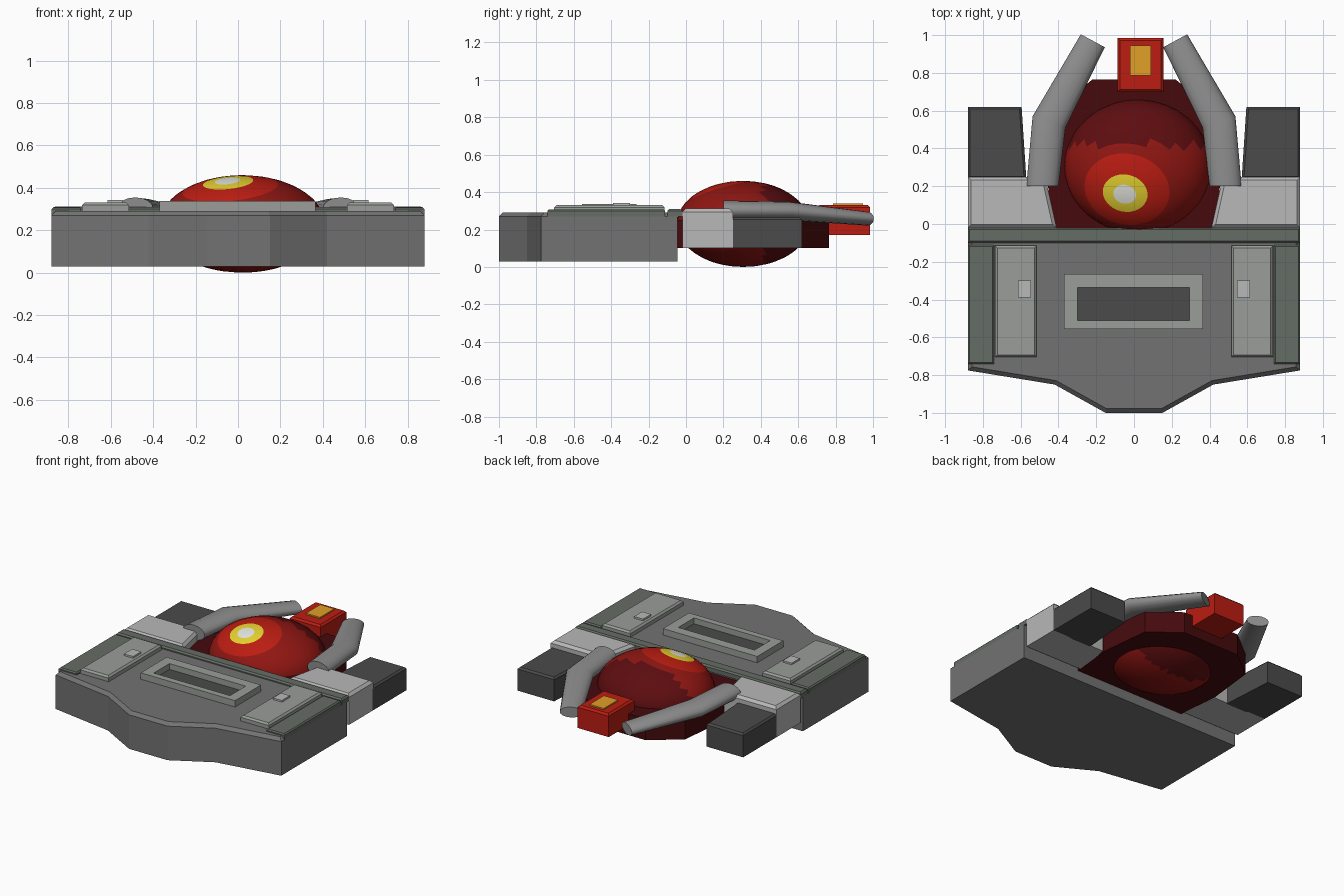
import bpy, bmesh
from math import sin, cos, pi
from mathutils import Vector

if "Cube" in bpy.data.objects:
    bpy.data.objects.remove(bpy.data.objects["Cube"])


def material(name, r, g, b):
    m = bpy.data.materials.new(name)
    m.diffuse_color = (r, g, b, 1)
    m.use_nodes = True
    m.node_tree.nodes["Principled BSDF"].inputs["Base Color"].default_value = m.diffuse_color
    return m


mid_grey = material("mid_grey", 0.17, 0.17, 0.17)
dark_grey = material("dark_grey", 0.07, 0.07, 0.07)
green_grey = material("green_grey", 0.13, 0.15, 0.13)
pale_grey = material("pale_grey", 0.32, 0.34, 0.32)
light_grey = material("light_grey", 0.48, 0.48, 0.48)
tube_grey = material("tube_grey", 0.27, 0.27, 0.27)
red = material("red", 0.5, 0.012, 0.006)
mid_red = material("mid_red", 0.28, 0.008, 0.006)
deep_red = material("deep_red", 0.11, 0.004, 0.005)
base_red = material("base_red", 0.06, 0.003, 0.004)
yellow = material("yellow", 0.8, 0.65, 0.03)
white = material("white", 0.8, 0.8, 0.75)
amber = material("amber", 0.75, 0.35, 0.02)


def finish(name, bm, mats, mirror=False):
    bmesh.ops.recalc_face_normals(bm, faces=bm.faces)
    me = bpy.data.meshes.new(name)
    bm.to_mesh(me)
    bm.free()
    for m in mats:
        me.materials.append(m)
    ob = bpy.data.objects.new(name, me)
    bpy.context.collection.objects.link(ob)
    if mirror:
        ob.modifiers.new("mirror", 'MIRROR').use_axis[0] = True
    return ob


def prism(name, pts, z0, z1, mat, bevel=0.0, mirror=False):
    """Upright prism from a plan outline, with its top rim chamfered."""
    bm = bmesh.new()
    base = bm.faces.new([bm.verts.new((x, y, z0)) for x, y in pts])
    ext = bmesh.ops.extrude_face_region(bm, geom=[base], use_keep_orig=True)["geom"]
    verts = [v for v in ext if isinstance(v, bmesh.types.BMVert)]
    bmesh.ops.translate(bm, verts=verts, vec=(0, 0, z1 - z0))
    bmesh.ops.recalc_face_normals(bm, faces=bm.faces)
    if bevel:
        rim = [e for e in bm.edges if all(abs(v.co.z - z1) < 1e-5 for v in e.verts)]
        bmesh.ops.bevel(bm, geom=rim, offset=bevel, segments=1, affect='EDGES')
    return finish(name, bm, [mat], mirror)


def rect(x0, x1, y0, y1):
    return [(x0, y0), (x1, y0), (x1, y1), (x0, y1)]


def both_sides(pts):
    return pts + [(-x, y) for x, y in reversed(pts)]


# Main slab with pointed front
prism("body", both_sides([(0.15, -1.0), (0.42, -0.85), (0.88, -0.775), (0.88, -0.045)]),
      0.03, 0.292, mid_grey, 0.022)

# Raised trim along the sides and back
prism("side_rail", rect(0.74, 0.88, -0.74, -0.112), 0.25, 0.308, green_grey, 0.008, True)
prism("back_strip", rect(-0.88, 0.88, -0.10, -0.02), 0.27, 0.31, green_grey, 0.01)

# Raised panels with small buttons
prism("side_panel", rect(0.515, 0.735, -0.705, -0.115), 0.27, 0.33, pale_grey, 0.012, True)
prism("button", rect(0.545, 0.615, -0.39, -0.30), 0.32, 0.342, light_grey, 0, True)

# Centre frame with sunken opening
bm = bmesh.new()
outer = rect(-0.37, 0.365, -0.555, -0.265)
inner = rect(-0.30, 0.295, -0.51, -0.335)
loops = [[bm.verts.new((x, y, z)) for x, y in pts]
         for pts, z in ((outer, 0.28), (outer, 0.337), (inner, 0.337), (inner, 0.296))]
for a, b in zip(loops, loops[1:]):
    for i in range(4):
        j = (i + 1) % 4
        bm.faces.new((a[i], a[j], b[j], b[i]))
bm.faces.new(loops[0])
floor = bm.faces.new(loops[3])
floor.material_index = 1
finish("centre_frame", bm, [pale_grey, dark_grey])

# Rear blocks either side of the dome
prism("light_block", [(0.41, -0.02), (0.88, -0.02), (0.88, 0.25), (0.47, 0.25)],
      0.10, 0.312, light_grey, 0.018, True)
prism("dark_block", [(0.57, 0.24), (0.88, 0.24), (0.88, 0.62), (0.595, 0.62)],
      0.10, 0.265, dark_grey, 0.012, True)

# Dome base
prism("dome_base", both_sides([(0.43, -0.045), (0.46, 0.25), (0.42, 0.61), (0.22, 0.765)]),
      0.10, 0.25, base_red)

# Eye-like dome: sphere with its pole tilted forward, coloured in rings
bm = bmesh.new()
bmesh.ops.create_uvsphere(bm, u_segments=32, v_segments=20, radius=1)
pole = Vector((-0.18, -0.42, 0.89)).normalized()
turn = Vector((0, 0, 1)).rotation_difference(pole).to_matrix()
bmesh.ops.rotate(bm, verts=bm.verts, cent=(0, 0, 0), matrix=turn)
for f in bm.faces:
    c = f.calc_center_median()
    ang = c.angle(pole)
    if ang < 0.157:
        f.material_index = 0
    elif ang < 0.314:
        f.material_index = 1
    elif ang < 0.628:
        f.material_index = 2
    else:
        f.material_index = 3 if c.y < 0.33 else 4
    f.smooth = True
for v in bm.verts:
    v.co = (0.02 + v.co.x * 0.39, 0.305 + v.co.y * 0.355, 0.23 + v.co.z * 0.23)
finish("dome", bm, [white, yellow, red, mid_red, deep_red])

# Curved side tubes, flattened in section: (x, y, z, half width, half height)
path = [(0.485, 0.20, 0.303, 0.085, 0.052),
        (0.45, 0.54, 0.300, 0.092, 0.05),
        (0.218, 0.97, 0.258, 0.072, 0.037)]
bm = bmesh.new()
sides = 16
rings = []
for i, (x, y, z, w, h) in enumerate(path):
    a, b = path[max(i - 1, 0)], path[min(i + 1, 2)]
    d = Vector((b[0] - a[0], b[1] - a[1])).normalized()
    if i == 0:
        d = Vector((0, 1))
    rings.append([bm.verts.new((x + d.y * w * cos(t), y - d.x * w * cos(t), z + h * sin(t)))
                  for t in (2 * pi * k / sides for k in range(sides))])
for a, b in zip(rings, rings[1:]):
    for k in range(sides):
        n = (k + 1) % sides
        bm.faces.new((a[k], a[n], b[n], b[k])).smooth = True
caps = [bm.faces.new(rings[0]), bm.faces.new(rings[-1])]
for c in caps:
    for e in c.edges:
        e.smooth = False
finish("side_tube", bm, [tube_grey], True)

# Rear red box with amber plate
prism("rear_box", rect(-0.087, 0.155, 0.70, 0.985), 0.17, 0.33, red, 0.013)
prism("rear_plate", rect(-0.02, 0.09, 0.785, 0.945), 0.32, 0.339, amber)

# Set the lowest point of the dome on the ground
for ob in bpy.context.collection.objects:
    ob.location.z = 0.0
